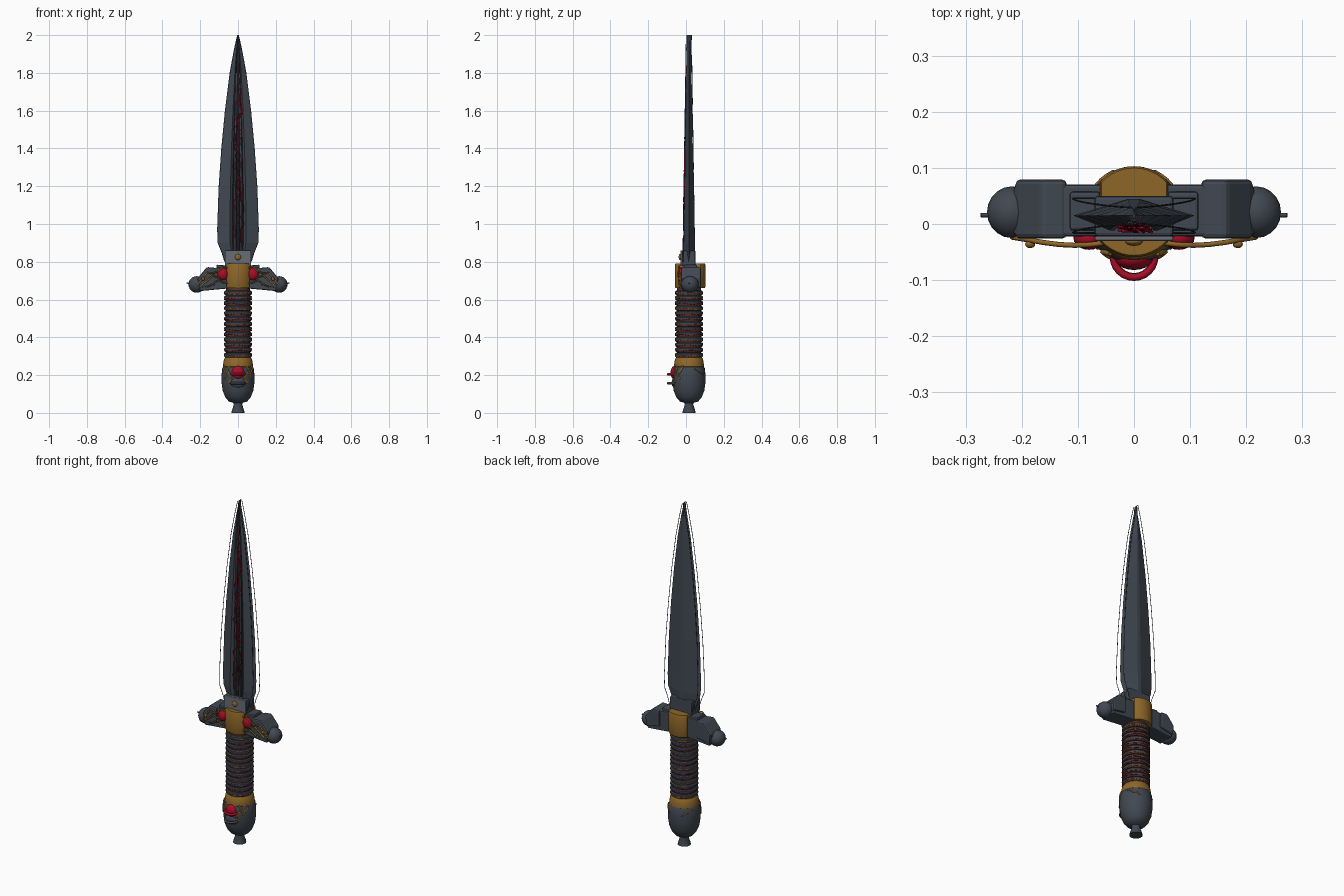
import bpy, bmesh, math, random
from mathutils import Matrix

random.seed(4)
cube = bpy.data.objects.get("Cube")
if cube:
    bpy.data.objects.remove(cube)
CY = 0.016   # depth of the handle axis
BY = 0.015   # depth of the blade plane


def material(name, rgb):
    m = bpy.data.materials.new(name)
    m.use_nodes = True
    m.diffuse_color = (*rgb, 1)
    m.node_tree.nodes["Principled BSDF"].inputs["Base Color"].default_value = (*rgb, 1)
    return m


STEEL = material("dark steel", (0.053, 0.065, 0.083))
LIGHT = material("pale steel", (0.14, 0.15, 0.17))
GOLD = material("old gold", (0.27, 0.135, 0.022))
RED = material("red gem", (0.4, 0.004, 0.02))
VEIN = material("deep red", (0.16, 0.005, 0.01))
LEATHER = material("brown leather", (0.1, 0.032, 0.02))
BLACK = material("black", (0.012, 0.012, 0.014))


def show(ob):
    bpy.context.collection.objects.link(ob)
    bpy.ops.object.select_all(action='DESELECT')
    ob.select_set(True)
    bpy.context.view_layer.objects.active = ob
    return ob


def finish(name, bm, mats, smooth=True):
    bmesh.ops.recalc_face_normals(bm, faces=bm.faces)
    me = bpy.data.meshes.new(name)
    bm.to_mesh(me)
    bm.free()
    for m in mats:
        me.materials.append(m)
    ob = show(bpy.data.objects.new(name, me))
    if smooth:
        bpy.ops.object.shade_smooth_by_angle(angle=math.radians(35))
    return ob


def loft(name, rings, mats, rule=None, smooth=False):
    """Skin closed rings of equal length and cap both ends."""
    bm = bmesh.new()
    vs = [[bm.verts.new(p) for p in ring] for ring in rings]
    n = len(vs[0])
    for a, b in zip(vs, vs[1:]):
        for i in range(n):
            j = (i + 1) % n
            f = bm.faces.new((a[i], a[j], b[j], b[i]))
            f.material_index = rule(i) if rule else 0
    bm.faces.new(vs[0])
    bm.faces.new(vs[-1])
    return finish(name, bm, mats, smooth)


def lathe(name, profile, mat, n=32):
    rings = [[(r * math.cos(t * math.tau / n), CY + r * math.sin(t * math.tau / n), z)
              for t in range(n)] for r, z in profile]
    return loft(name, rings, [mat], smooth=True)


def prism(name, outline, y0, y1, mat, bevel=0.006):
    """Extrude an x-z outline through depth, with softened edges."""
    ob = loft(name, [[(x, y, z) for x, z in outline] for y in (y0, y1)], [mat])
    mod = ob.modifiers.new("bevel", 'BEVEL')
    mod.width, mod.segments = bevel, 2
    return ob


def ball(name, c, size, mat):
    bm = bmesh.new()
    bmesh.ops.create_uvsphere(bm, u_segments=20, v_segments=12, radius=1)
    bm.transform(Matrix.Translation(c) @ Matrix.Diagonal((*size, 1)))
    return finish(name, bm, [mat])


def tube(name, pts, r, mat, closed=False, sides=1):
    cu = bpy.data.curves.new(name, 'CURVE')
    cu.dimensions = '3D'
    cu.bevel_depth, cu.bevel_resolution, cu.use_fill_caps = r, sides, True
    sp = cu.splines.new('POLY')
    sp.points.add(len(pts) - 1)
    for p, q in zip(sp.points, pts):
        p.co = (*q, 1)
    sp.use_cyclic_u = closed
    cu.materials.append(mat)
    ob = show(bpy.data.objects.new(name, cu))
    bpy.ops.object.convert(target='MESH')
    return ob


# Blade: ridged back, dark fuller cut along the front
WIDTHS = [(0.8, .07), (0.85, .085), (0.9, .105), (0.97, .108), (1.2, .1), (1.4, .086),
          (1.6, .067), (1.8, .042), (1.92, .02), (1.97, .009), (2.0, .002)]
SECTION = [(-1, 0), (-.4, -1), (-.28, -.5), (.28, -.5), (.4, -1), (1, 0), (.1, 1.1), (-.1, 1.1)]


def thick(z):
    return 0.027 - 0.017 * max(0, (z - 0.9) / 1.1)


def width(z):
    for (a, wa), (b, wb) in zip(WIDTHS, WIDTHS[1:]):
        if z <= b:
            return wa + (wb - wa) * (z - a) / (b - a)
    return 0.002


loft("blade", [[(x * w, BY + y * thick(z), z) for x, y in SECTION] for z, w in WIDTHS],
     [STEEL, BLACK], lambda i: 1 if i == 2 else 0)

# Slim rails standing in front of and behind the cutting edges
for s, side in ((1, "left"), (-1, "right")):
    for d, face in ((-1, "front"), (1, "back")):
        tube(f"{side}_{face}_edge_wire",
             [(s * (w + .001), BY + d * (thick(z) + .004), z) for z, w in WIDTHS], .0016, STEEL)
    # Fuller ribs
    tube(f"{side}_fuller_rib", [(s * .17 * width(z), BY - .75 * thick(z), z)
                                for z in (.86, 1.2, 1.5, 1.8)], .0055, STEEL)
tube("centre_rib", [(0, BY - .6 * thick(z), z) for z in (.86, 1.2, 1.5, 1.85)], .004, STEEL)

# Red veins clustered along the fuller: name, start, end, sideways offset, colour
VEINS = [("low_vein", .93, 1.26, -.08, RED), ("low_dark_vein", .9, 1.3, .12, VEIN),
         ("middle_vein", 1.16, 1.46, .06, RED), ("middle_dark_vein", 1.28, 1.58, -.12, VEIN),
         ("high_vein", 1.44, 1.72, .2, RED), ("high_dark_vein", 1.5, 1.84, .05, VEIN)]
for name, z0, z1, off, mat in VEINS:
    pts = []
    for i in range(13):
        z = z0 + (z1 - z0) * i / 12
        x = (off + random.uniform(-.2, .2)) * width(z)
        pts.append((x, BY - thick(z) * random.uniform(.85, 1.2), z))
    tube(name, pts, .003, mat)

# Blade socket with a pale front plate and rivet
SOCKET = [(-.07, .78), (.07, .78), (.07, .86), (-.07, .86)]
prism("blade_socket", SOCKET, -.022, .05, STEEL)
prism("socket_plate", SOCKET, -.03, -.0215, LIGHT, .003)
ball("socket_rivet", (0, -.031, .825), (.016, .008, .016), GOLD)

# Gold guard collar: a drum with flattened sides
R = .081
arc = [math.radians(-48 + 8 * i) for i in range(13)]
ring = [(R * math.sin(a), -R * math.cos(a)) for a in arc]
ring += [(-x, -y) for x, y in ring]
loft("guard_collar", [[(x * k, CY + .006 + y * k, z) for x, y in ring]
                      for z, k in ((.66, .96), (.668, 1), (.782, 1), (.79, .96))], [GOLD], smooth=True)

# Crossguard arms
for s, side in ((1, "left"), (-1, "right")):
    def mir(pts):
        return [(s * x, z) for x, z in pts]
    prism(f"{side}_guard_arm", mir([(.04, .66), (.2, .645), (.215, .71), (.15, .765), (.04, .775)]),
          -.022, .07, STEEL)
    prism(f"{side}_guard_plate", mir([(.12, .675), (.205, .66), (.212, .715), (.165, .772), (.12, .768)]),
          -.026, .079, STEEL, .008)
    prism(f"{side}_guard_step", mir([(.06, .68), (.115, .68), (.115, .785), (.06, .78)]),
          -.012, .058, STEEL)
    ball(f"{side}_guard_knob", (s * .218, .021, .68), (.044, .046, .044), STEEL)
    tube(f"{side}_knob_spike", [(s * .255, .016, .685), (s * .273, .016, .688)], .004, STEEL)
    # Gem and gold tendrils on the front
    ball(f"{side}_guard_gem", (s * .08, -.025, .735), (.028, .021, .033), RED)
    for k in range(3):
        pts = [(s * (.05 + .028 * i), -.029 - .009 * math.sin(i * .55 + .5),
                .765 - .035 * k + .012 * math.sin(i * 1.9 + k * 2) - .0022 * i * i * (1 - .25 * k))
               for i in range(7 - k)]
        tube(f"{side}_guard_tendril_{k + 1}", pts, .0045, GOLD)
    ball(f"{side}_tendril_bud", (s * .185, -.036, .71), (.009, .007, .009), GOLD)

# Wrapped grip: steel bands, each sitting on a leather cord
lathe("grip_core", [(.064, .28), (.064, .67)], LEATHER)
BANDS = 13
for i in range(BANDS):
    z = .307 + i * .0275
    lathe(f"grip_band_{i + 1}", [(.06, z - .006), (.0725, z - .005), (.0745, z),
                                 (.0735, z + .006), (.069, z + .0105), (.06, z + .012)], STEEL)
    lathe(f"grip_cord_{i + 1}", [(.06, z - .0145), (.069, z - .013), (.071, z - .009), (.0705, z - .005)],
          LEATHER)
    # Thin thread wandering over the bands
    tube(f"grip_thread_{i + 1}",
         [((.0735 * math.cos(t * math.tau / 24)), CY + .0735 * math.sin(t * math.tau / 24),
           z - .005 + .004 * math.sin(t * math.tau / 6 + i)) for t in range(24)],
         .0018, GOLD if i % 3 == 0 else VEIN, closed=True)

# Pommel and its gold collar
lathe("pommel_collar", [(.07, .235), (.08, .245), (.079, .257), (.074, .285), (.068, .293)], GOLD)
lathe("pommel", [(.035, 0), (.034, .008), (.022, .045), (.024, .053), (.048, .06), (.067, .082),
                 (.081, .117), (.087, .16), (.087, .2), (.084, .235), (.076, .25)], STEEL)


def on_pommel(angle, z, r):
    return (r * math.sin(angle), CY - r * math.cos(angle), z)


# Gold tendrils: two falling at the front, one sweeping around each side to the back
for s, side in ((1, "left"), (-1, "right")):
    for k, a0 in enumerate((.55, 1.0)):
        pts = [on_pommel(s * (a0 + .16 * math.sin(i * 1.3 + k)), .25 - i * .018,
                         .08 if i == 0 else .086) for i in range(6 - k)]
        tube(f"{side}_pommel_tendril_{k + 1}", pts, .005, GOLD)
    pts = [on_pommel(s * (1.9 + .16 * i), .232 - .006 * i + .004 * math.sin(i * 2), .0855) for i in range(6)]
    tube(f"{side}_pommel_back_tendril", pts, .0035, GOLD)

# Pommel gem held between two projecting hoops
ball("pommel_gem", (0, -.06, .213), (.034, .022, .036), RED)
ball("gem_seat", (0, -.06, .16), (.04, .016, .028), STEEL)
for name, z, r, mat in (("red_hoop", .205, .037, RED), ("steel_hoop", .157, .036, STEEL)):
    tube(name, [(r * math.cos(i * math.tau / 24), -.058 + r * math.sin(i * math.tau / 24), z)
                for i in range(24)], .0065, mat, closed=True, sides=2)
